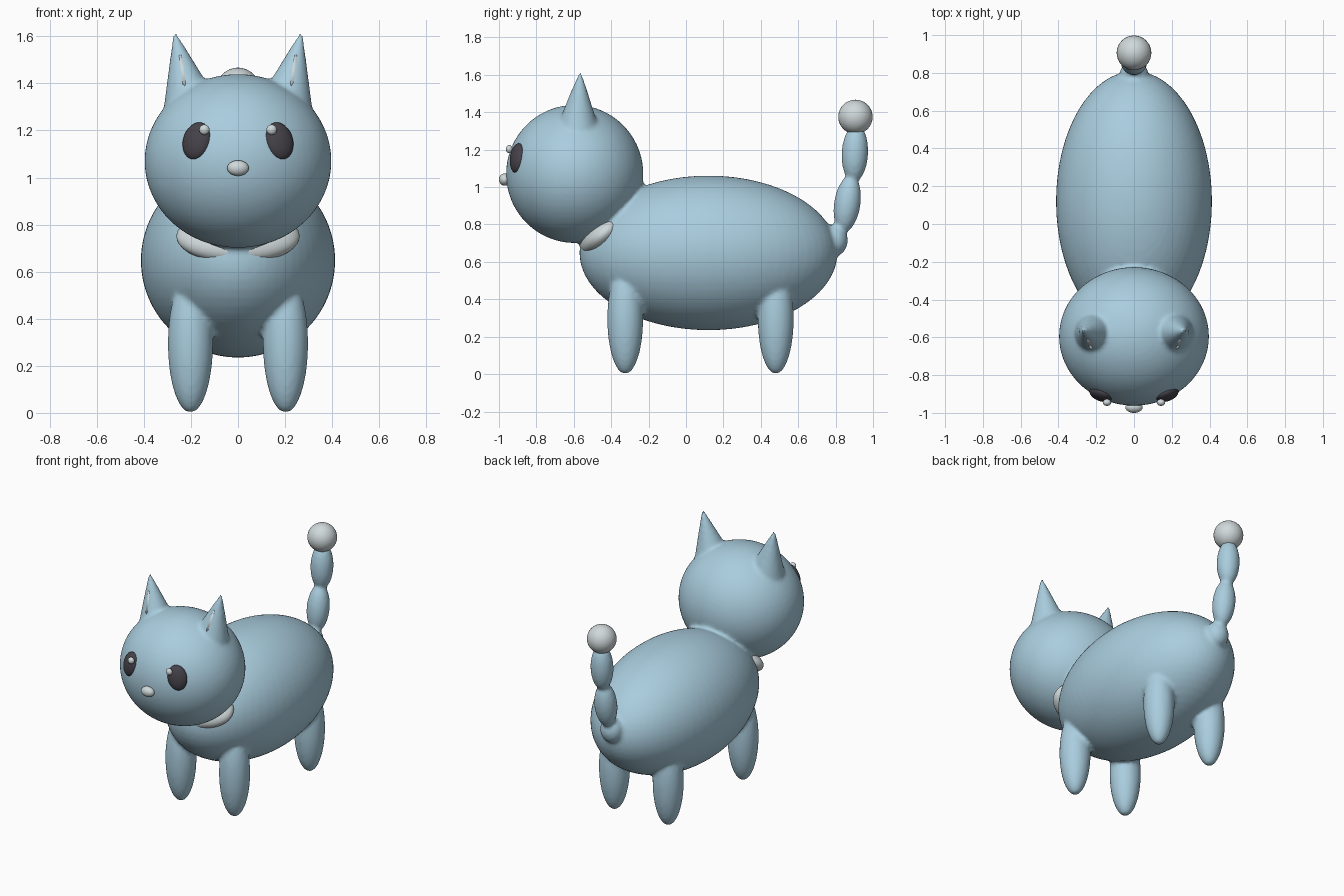
import bpy, bmesh, math
from mathutils import Matrix, Vector, Euler

if "Cube" in bpy.data.objects:
    bpy.data.objects.remove(bpy.data.objects["Cube"])


def material(name, rgb):
    m = bpy.data.materials.new(name)
    m.diffuse_color = (*rgb, 1)
    m.use_nodes = True
    m.node_tree.nodes["Principled BSDF"].inputs["Base Color"].default_value = m.diffuse_color
    return m


BLUE = material("pale blue fur", (0.40, 0.61, 0.73))
LIGHT = material("light grey", (0.63, 0.69, 0.70))
DARK = material("dark charcoal", (0.06, 0.055, 0.068))


def ellipsoid(bm, centre, radii, rot=(0, 0, 0), seg=48):
    mat = Matrix.LocRotScale(Vector(centre), Euler(rot), Vector(radii))
    bmesh.ops.create_uvsphere(bm, u_segments=seg, v_segments=seg // 2, radius=1, matrix=mat)


def cone(bm, base, tip, radius, squash=1.0, seg=32):
    base, tip = Vector(base), Vector(tip)
    axis = tip - base
    mat = (Matrix.Translation((base + tip) / 2) @ axis.to_track_quat('Z', 'Y').to_matrix().to_4x4()
           @ Matrix.Diagonal((1, squash, 1, 1)))
    bmesh.ops.create_cone(bm, cap_ends=True, segments=seg, radius1=radius, radius2=0.006,
                          depth=axis.length, matrix=mat)


def finish(bm, name, mat):
    me = bpy.data.meshes.new(name)
    for f in bm.faces:
        f.smooth = True
    bm.to_mesh(me)
    bm.free()
    me.materials.append(mat)
    ob = bpy.data.objects.new(name, me)
    bpy.context.collection.objects.link(ob)
    return ob


def part(name, mat, centre, radii, rot=(0, 0, 0), seg=32):
    bm = bmesh.new()
    ellipsoid(bm, centre, radii, rot, seg)
    return finish(bm, name, mat)


# Body, head, legs, ears and tail beads, fused into one soft skin
bm = bmesh.new()
ellipsoid(bm, (0, 0.12, 0.648), (0.413, 0.69, 0.413), seg=64)
ellipsoid(bm, (0, -0.595, 1.07), (0.397, 0.367, 0.369), seg=64)
for s in (-1, 1):
    for y in (-0.325, 0.48):
        ellipsoid(bm, (s * 0.202, y, 0.295), (0.096, 0.096, 0.295))
    cone(bm, (s * 0.195, -0.58, 1.27), (s * 0.269, -0.565, 1.615), 0.13)
ellipsoid(bm, (0, 0.795, 0.715), (0.075, 0.07, 0.085))
ellipsoid(bm, (0, 0.862, 0.91), (0.071, 0.071, 0.155), (-0.15, 0, 0))
ellipsoid(bm, (0, 0.903, 1.18), (0.071, 0.071, 0.155), (-0.05, 0, 0))
skin = finish(bm, "body_skin", BLUE)
rm = skin.modifiers.new("fuse", 'REMESH')
rm.mode = 'VOXEL'
rm.voxel_size = 0.0125
rm.use_smooth_shade = True
sm = skin.modifiers.new("soften", 'SMOOTH')
sm.factor = 0.5
sm.iterations = 5

# Chest patch peeking out under the head
part("chest_patch", LIGHT, (0, -0.44, 0.75), (0.262, 0.15, 0.085), (math.radians(40), 0, 0), 48)

# Nose and tail ball
part("nose", LIGHT, (0, -0.97, 1.04), (0.046, 0.03, 0.033))
part("tail_ball", LIGHT, (0, 0.906, 1.375), (0.092, 0.092, 0.092))

for s, side in ((-1, "left"), (1, "right")):
    # Eye lying on the head, leaning inwards at the top
    part("eye_" + side, DARK, (s * 0.175, -0.902, 1.155), (0.062, 0.034, 0.081),
         (math.radians(-10), s * math.radians(-12), s * math.radians(24)))
    part("eye_glint_" + side, LIGHT, (s * 0.143, -0.945, 1.203), (0.022, 0.018, 0.022), seg=20)
    # Inner ear
    bm = bmesh.new()
    cone(bm, (s * 0.222, -0.632, 1.375), (s * 0.246, -0.604, 1.52), 0.034, seg=24)
    finish(bm, "inner_ear_" + side, LIGHT)
